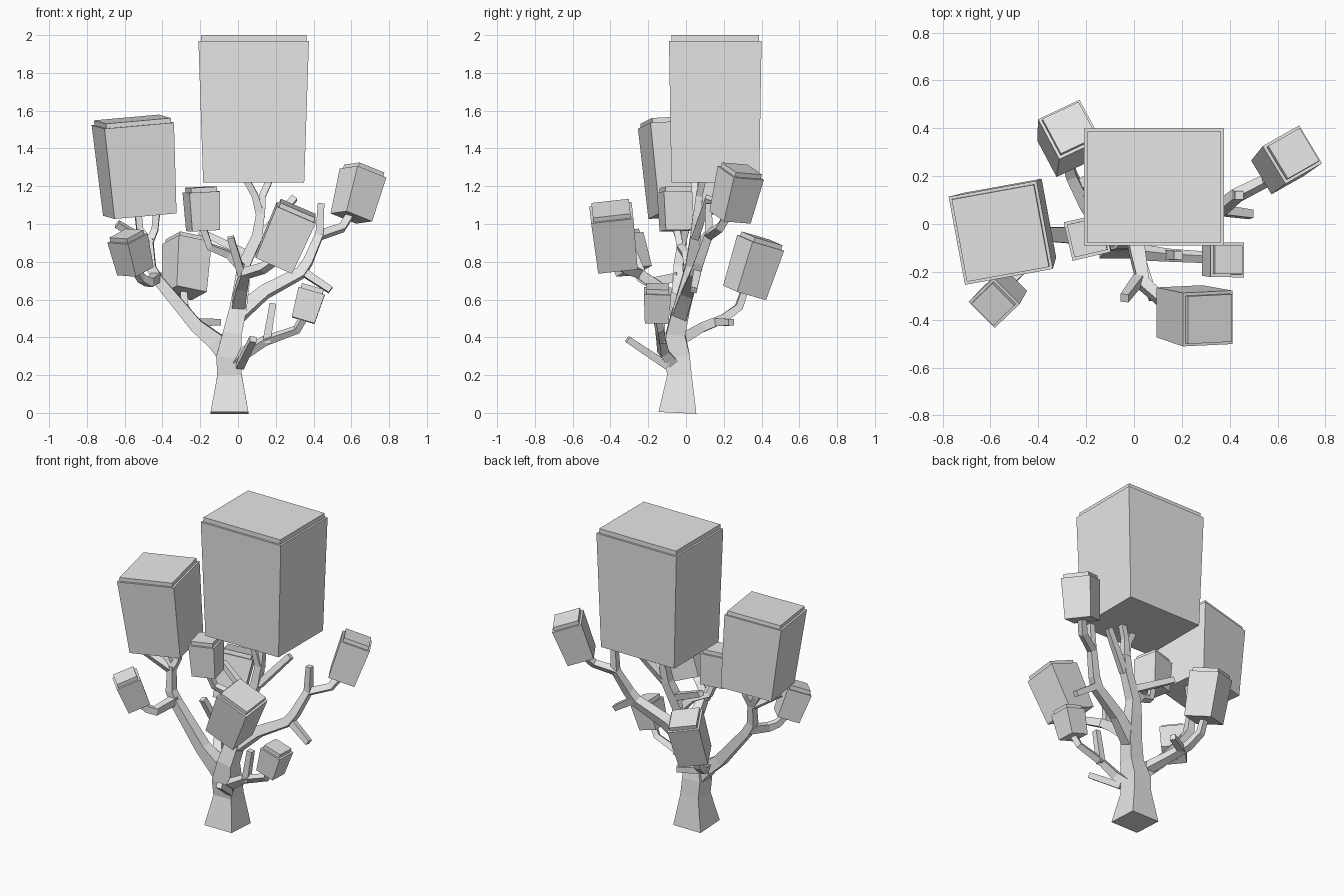
import bpy, bmesh
from math import cos, sin, radians
from mathutils import Vector

cube = bpy.data.objects.get("Cube")
if cube:
    bpy.data.objects.remove(cube, do_unlink=True)

grey = bpy.data.materials.new("plain_grey")
grey.use_nodes = True
grey.diffuse_color = (0.8, 0.8, 0.8, 1)
grey.node_tree.nodes["Principled BSDF"].inputs["Base Color"].default_value = (0.8, 0.8, 0.8, 1)


def skin(name, rings):
    """Join four-sided rings into a closed flat-shaded solid."""
    bm = bmesh.new()
    loops = [[bm.verts.new(p) for p in ring] for ring in rings]
    for a, b in zip(loops, loops[1:]):
        for i in range(4):
            j = (i + 1) % 4
            bm.faces.new((a[i], a[j], b[j], b[i]))
    bm.faces.new(loops[0][::-1])
    bm.faces.new(loops[-1])
    bmesh.ops.recalc_face_normals(bm, faces=bm.faces)
    mesh = bpy.data.meshes.new(name)
    bm.to_mesh(mesh)
    bm.free()
    mesh.materials.append(grey)
    obj = bpy.data.objects.new(name, mesh)
    bpy.context.collection.objects.link(obj)
    return obj


def square(centre, u, v, width, depth):
    signs = ((-1, -1), (1, -1), (1, 1), (-1, 1))
    return [centre + u * (sx * width / 2) + v * (sy * depth / 2) for sx, sy in signs]


def flatten(vec, axis):
    return (vec - axis * vec.dot(axis)).normalized()


def branch(name, points):
    """Square tapered sweep through (x, y, z, width) points."""
    pos = [Vector(p[:3]) for p in points]
    steps = [(b - a).normalized() for a, b in zip(pos, pos[1:])]
    u = Vector((1, 0, 0)) if abs(steps[0].x) < 0.85 else Vector((0, 1, 0))
    rings = []
    for i, p in enumerate(pos):
        t = (steps[max(i - 1, 0)] + steps[min(i, len(steps) - 1)]).normalized()
        u = flatten(u, t)
        w = points[i][3]
        rings.append(square(p, u, t.cross(u), w, w))
    skin(name, rings)


def leaf_block(name, base, top, low, high, yaw, cap=0.025, inset=0.025):
    """Flared box between two centres, with a thin inset cap."""
    base, top = Vector(base), Vector(top)
    n = (top - base).normalized()
    u = flatten(Vector((cos(radians(yaw)), sin(radians(yaw)), 0)), n)
    v = n.cross(u)
    lid = (high[0] - inset, high[1] - inset)
    skin(name, [square(base, u, v, *low), square(top, u, v, *high),
                square(top, u, v, *lid), square(top + n * cap, u, v, *lid)])


# Trunk and the main stem under the crown
branch("trunk", [(-.045, -.045, 0, .2), (-.045, -.035, .2, .13), (-.05, -.045, .3, .13),
                 (-.03, -.055, .42, .1), (0, -.025, .55, .09), (.02, .01, .68, .08),
                 (.03, .03, .78, .065), (.1, .05, .93, .055), (.12, .06, 1.06, .045)])
branch("crown_fork_right", [(.12, .06, 1.04, .045), (.09, .05, 1.15, .035), (.04, .04, 1.24, .035)])
branch("crown_fork_left", [(.12, .06, 1.04, .045), (.13, .07, 1.15, .035), (.17, .09, 1.24, .035)])

# Limb on the right with its two forks
branch("right_limb", [(-.05, -.045, .29, .09), (-.12, -.05, .38, .09), (-.22, -.05, .46, .07),
                      (-.42, -.04, .7, .055), (-.46, -.04, .77, .05), (-.47, -.02, .92, .04)])
branch("right_fork_outer", [(-.47, -.02, .9, .04), (-.52, 0, .97, .035), (-.53, 0, 1.07, .035)])
branch("right_fork_inner", [(-.47, -.02, .9, .04), (-.44, 0, .97, .035), (-.43, 0, 1.07, .035)])
branch("right_front_branch", [(-.43, -.04, .72, .05), (-.47, -.19, .69, .045),
                              (-.51, -.23, .71, .04), (-.55, -.28, .77, .035)])
branch("back_branch", [(-.11, -.04, .38, .06), (-.2, .08, .45, .05), (-.26, .2, .5, .045),
                       (-.285, .28, .56, .04), (-.29, .31, .65, .035)])

# Left and front branches
branch("left_limb", [(0, -.03, .52, .08), (.14, .01, .64, .065), (.33, .05, .74, .055),
                     (.37, .07, .8, .05), (.43, .12, .94, .045), (.55, .18, .98, .04),
                     (.6, .23, 1.06, .04)])
branch("left_low_branch", [(-.03, -.05, .24, .06), (.04, -.12, .32, .05), (.14, -.13, .38, .04),
                           (.31, -.14, .44, .035), (.35, -.155, .51, .035)])
branch("front_branch", [(0, -.03, .56, .07), (.02, -.15, .67, .06), (.04, -.25, .74, .05),
                        (.13, -.33, .765, .045), (.21, -.365, .82, .04)])
branch("middle_branch", [(.03, .02, .76, .05), (-.05, 0, .84, .04), (-.15, -.03, .88, .035),
                         (-.185, -.05, .98, .035)])

# Short bare twigs
twigs = [((.34, .06, .75), (.49, .04, .65)), ((.43, .12, .93), (.44, .12, 1.11)),
         ((.12, .05, .93), (.3, .12, 1.14)), ((.02, -.23, .73), (-.04, -.31, .93)),
         ((.15, -.13, .37), (.185, -.13, .58)), ((.01, -.1, .25), (.08, -.31, .39)),
         ((-.24, .16, .48), (-.1, .24, .48)), ((-.48, -.02, .9), (-.64, -.07, 1)),
         ((.05, .04, .84), (-.2, .13, .96))]
for i, (start, end) in enumerate(twigs):
    branch(f"twig_{i + 1}", [(*start, .042), (*end, .035)])

# Leaf blocks
leaf_block("crown_block", (.083, .155, 1.22), (.083, .155, 1.97), (.535, .465), (.585, .49), 0, .03)
for name, base, top, low, high, yaw in [
        ("right_block", (-.52, -.005, 1.05), (-.557, -.037, 1.53), .335, .375, 10.5),
        ("left_block", (.6, .233, 1.035), (.662, .29, 1.27), .165, .185, 31),
        ("back_block", (-.285, .31, .635), (-.27, .395, .9), .178, .195, 28),
        ("middle_block", (-.185, -.05, .965), (-.195, -.055, 1.17), .15, .165, 13),
        ("right_front_block", (-.543, -.275, .75), (-.585, -.33, .925), .14, .155, 45),
        ("front_block", (.19, -.365, .79), (.308, -.395, 1.06), .21, .225, 0),
        ("left_low_block", (.345, -.155, .49), (.39, -.15, .645), .125, .145, 0)]:
    leaf_block(name, base, top, (low, low), (high, high), yaw)
